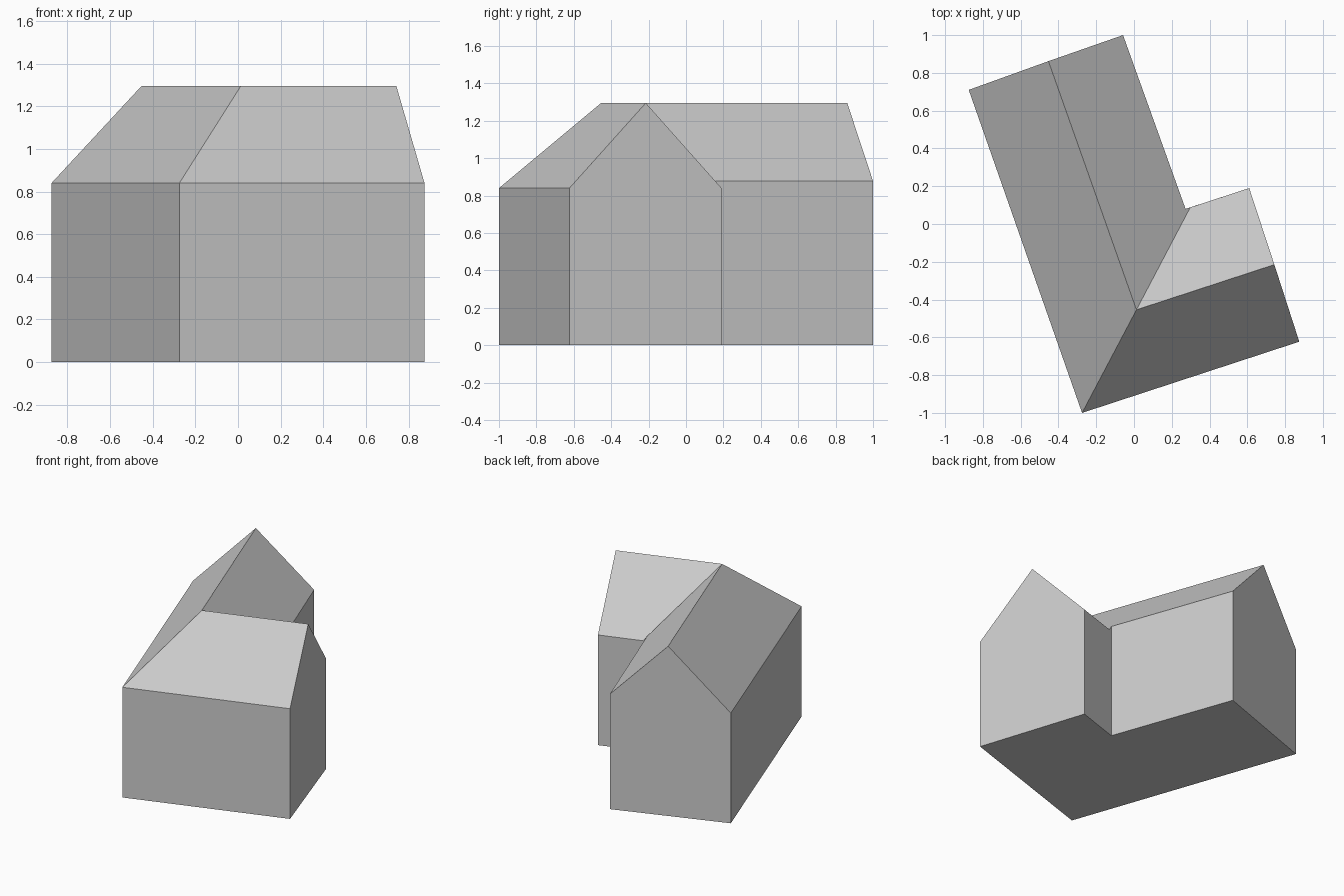
import bpy
import bmesh
from mathutils import Vector

cube = bpy.data.objects.get("Cube")
if cube:
    bpy.data.objects.remove(cube, do_unlink=True)

EAVE, INNER_EAVE, RIDGE = 0.84, 0.877, 1.295

# One plain material
COLOUR = (0.6, 0.6, 0.6, 1)
grey = bpy.data.materials.new("plain grey")
grey.use_nodes = True
grey.diffuse_color = COLOUR
grey.node_tree.nodes["Principled BSDF"].inputs["Base Color"].default_value = COLOUR


def build(name, polygons):
    """Make a flat-shaded object from polygons given as lists of points."""
    bm = bmesh.new()
    for polygon in polygons:
        bm.faces.new([bm.verts.new(p) for p in polygon])
    bmesh.ops.remove_doubles(bm, verts=bm.verts, dist=0.001)
    mesh = bpy.data.meshes.new(name)
    bm.to_mesh(mesh)
    bm.free()
    mesh.materials.append(grey)
    bpy.context.collection.objects.link(bpy.data.objects.new(name, mesh))


def ground(p):
    return Vector((p.x, p.y, 0))


# Eave corners of the L-shaped plan, anticlockwise
hip_corner = Vector((-0.275, -1, EAVE))
wing_front = Vector((0.875, -0.623, EAVE))
wing_back = Vector((0.61, 0.19, EAVE))
inner_corner = Vector((0.273, 0.08, INNER_EAVE))
main_right = Vector((-0.058, 1, INNER_EAVE))
main_left = Vector((-0.875, 0.71, EAVE))
outline = [hip_corner, wing_front, wing_back, inner_corner, main_right, main_left]

# Ridge ends, ridge junction and valley foot
wing_peak = Vector((0.743, -0.215, RIDGE))
main_peak = Vector((-0.453, 0.862, RIDGE))
junction = Vector((0.013, -0.454, RIDGE))
valley_foot = Vector((0.298, 0.088, EAVE))

# Walls: the two gable ends rise to a peak, the inner one bends at the valley
extra_top = {1: [wing_peak], 2: [valley_foot], 4: [main_peak]}
walls = []
for i, a in enumerate(outline):
    b = outline[(i + 1) % len(outline)]
    # the extra point lies between the two top corners
    walls.append([ground(a), ground(b), b] + extra_top.get(i, []) + [a])
build("walls", walls)

# Floor, facing down
build("floor", [[ground(p) for p in reversed(outline)]])

# Roof slopes
build("roof", [
    [hip_corner, wing_front, wing_peak, junction],
    [wing_peak, wing_back, valley_foot, junction],
    [junction, valley_foot, inner_corner, main_right, main_peak],
    [hip_corner, junction, main_peak, main_left],
])
